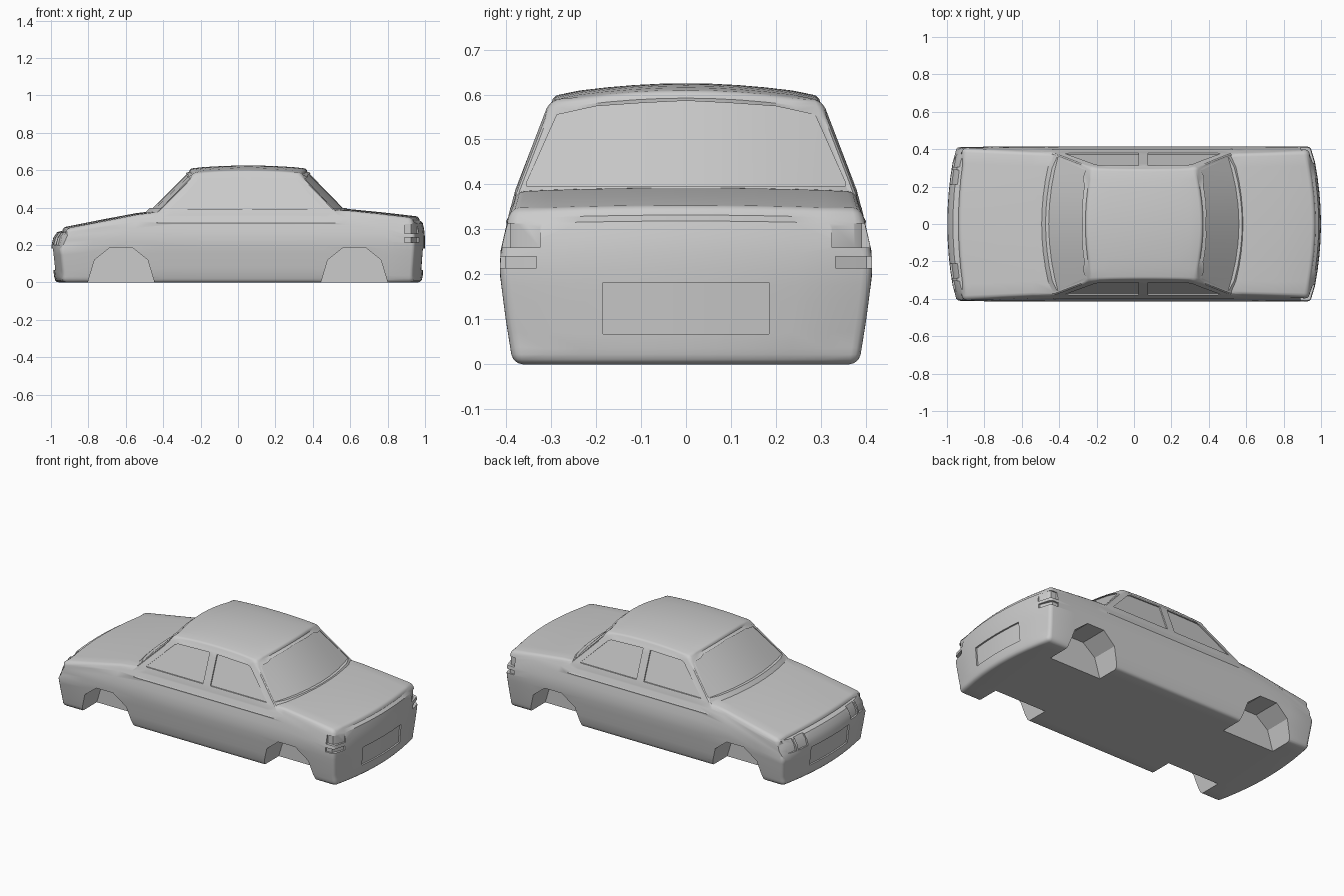
import bpy, bmesh

if "Cube" in bpy.data.objects:
    bpy.data.objects.remove(bpy.data.objects["Cube"])


def interp(table, t):
    """Piecewise linear lookup, clamped at both ends."""
    if t <= table[0][0]:
        return table[0][1]
    for (a, va), (b, vb) in zip(table, table[1:]):
        if t <= b:
            return va + (vb - va) * (t - a) / (b - a)
    return table[-1][1]


# Profiles: half width by height, deck height along x, end positions by height
HALF_W = [(0, .385), (.1, .401), (.2, .414), (.25, .413), (.36, .388), (.39, .38), (.585, .305), (.65, .28)]
DECK = [(-1, .298), (-.9, .317), (-.46, .394), (.56, .396), (.95, .36), (1, .354)]
NOSE = [(0, -.98), (.19, -1), (.24, -.987), (.28, -.96), (.31, -.925)]
TAIL = [(0, .985), (.2, 1), (.27, .998), (.33, .985), (.36, .967)]
SCREEN_F = [(.2, -.67), (.39, -.48), (.585, -.285), (.65, -.22)]
SCREEN_R = [(.2, .77), (.39, .585), (.585, .395), (.65, .33)]


def end_x(table, bow, y, z):
    """Bowed end surface of body or cabin."""
    v = y / interp(HALF_W, z)
    x = interp(table, z)
    return x - bow * v * v * (1 if x > 0 else -1)


def body_map(u, v, w):
    z = (w + 1) / 2 * (interp(DECK, u) - .008 * v * v)
    y = v * interp(HALF_W, z)
    a, b = interp(NOSE, z), interp(TAIL, z)
    x = a + (b - a) * (u + 1) / 2
    return x - (.05 if u > 0 else -.045) * v * v * abs(u) ** 4, y, z


def cabin_map(u, v, w):
    z = .3 + (w + 1) / 2 * (.325 - .025 * v * v - .015 * u * u)
    y = v * (interp(HALF_W, z) - .001)
    a, b = interp(SCREEN_F, z), interp(SCREEN_R, z)
    x = a + (b - a) * (u + 1) / 2
    return x - (.065 if u > 0 else -.055) * v * v * abs(u) ** 3, y, z


def to_object(name, bm):
    bmesh.ops.recalc_face_normals(bm, faces=bm.faces)
    mesh = bpy.data.meshes.new(name)
    bm.to_mesh(mesh)
    bm.free()
    obj = bpy.data.objects.new(name, mesh)
    bpy.context.collection.objects.link(obj)
    return obj


def shaped_box(name, fn, bevel):
    """Subdivided cube pushed into shape, with rounded box edges."""
    bm = bmesh.new()
    bmesh.ops.create_cube(bm, size=2)
    bmesh.ops.subdivide_edges(bm, edges=bm.edges[:], cuts=9, use_grid_fill=True)
    rim = [e for e in bm.edges
           if sum(all(abs(p.co[i] - s) < 1e-4 for p in e.verts)
                  for i in range(3) for s in (-1, 1)) == 2]
    for p in bm.verts:
        p.co = fn(*p.co)
    bmesh.ops.bevel(bm, geom=rim, offset=bevel, segments=3, profile=.5,
                    affect='EDGES', clamp_overlap=True)
    return to_object(name, bm)


def loft(bm, rings):
    """Closed solid through matching rings of points."""
    rows = [[bm.verts.new(p) for p in r] for r in rings]
    n = len(rows[0])
    for r, q in zip(rows, rows[1:]):
        for i in range(n):
            j = (i + 1) % n
            bm.faces.new((r[i], r[j], q[j], q[i]))
    bm.faces.new(rows[0])
    bm.faces.new(rows[-1][::-1])


def end_recess(bm, cols, table, bow, depth):
    """Recess in a front or rear surface; columns are (y, z low, z high)."""
    d = -1 if table[0][1] < 0 else 1
    rings = []
    for y, lo, hi in cols:
        a = end_x(table, bow, y, lo) - d * depth
        b = end_x(table, bow, y, hi) - d * depth
        rings.append([(a, y, lo), (b, y, hi), (b + d * .12, y, hi), (a + d * .12, y, lo)])
    loft(bm, rings)


def side_recess(bm, cols, s, depth):
    """Recess in a cabin side; columns are (x, z low, z high)."""
    rings = []
    for x, lo, hi in cols:
        a, b = (interp(HALF_W, z) - depth for z in (lo, hi))
        rings.append([(x, s * a, lo), (x, s * b, hi), (x, s * .5, hi), (x, s * .5, lo)])
    loft(bm, rings)


def combine(target, other, operation):
    mod = target.modifiers.new(operation.lower(), 'BOOLEAN')
    mod.object, mod.operation, mod.solver = other, operation, 'EXACT'
    bpy.context.view_layer.objects.active = target
    bpy.ops.object.modifier_apply(modifier=mod.name)
    bpy.data.objects.remove(other)


# Main shell: lower body plus cabin
car = shaped_box("car_body", body_map, .022)
combine(car, shaped_box("cabin", cabin_map, .018), 'UNION')

cut = bmesh.new()

# Windscreen and rear window
half = [(.355, .397, .403), (.287, .397, .555), (.2, .397, .574), (.1, .397, .581)]
window = [(-y, a, b) for y, a, b in half] + [(0, .397, .586)] + half[::-1]
end_recess(cut, window, SCREEN_F, .055, .017)
end_recess(cut, window, SCREEN_R, .065, .017)

# Number plate recesses
plate = [(y, .067, .182) for y in (-.185, -.09, 0, .09, .185)]
end_recess(cut, plate, NOSE, .045, .01)
end_recess(cut, plate, TAIL, .05, .01)

for s in (-1, 1):
    # Side windows
    side_recess(cut, [(-.365, .39, .394), (-.21, .39, .547), (-.19, .39, .555), (.025, .39, .56)], s, .009)
    side_recess(cut, [(.075, .39, .56), (.29, .39, .553), (.31, .39, .545), (.46, .39, .394)], s, .009)

    # Headlamps, split in height to follow the curved nose
    for y0, y1 in ((.21, .29), (.305, .378)):
        rings = []
        for z in (.2, .24, .28):
            a, b = (end_x(NOSE, .045, y, z) + .011 for y in (y0, y1))
            rings.append([(a, s * y0, z), (b, s * y1, z), (-1.1, s * y1, z), (-1.1, s * y0, z)])
        loft(cut, rings)

    # Tail lamps wrapping round the corner
    for z0, z1, y0, side in ((.26, .313, .325, .391), (.214, .24, .332, .403)):
        outline = [(1.1, y0), (.957, y0), (.938, .375), (.925, side), (.89, side), (.89, .6), (1.1, .6)]
        loft(cut, [[(x, s * y, z) for x, y in outline] for z in (z0, z1)])

    # Wheel arches
    for cx in (-.625, .622):
        arch = [(-.178, -.1), (-.178, 0), (-.142, .12), (-.058, .187),
                (.058, .187), (.142, .12), (.178, 0), (.178, -.1)]
        loft(cut, [[(cx + x, s * y, z) for x, z in arch] for y in (.235, .6)])

cutters = to_object("recess_cutters", cut)
cutters.hide_render = True
combine(car, cutters, 'DIFFERENCE')

# Smooth panels with crisp recess edges
bpy.ops.object.select_all(action='DESELECT')
car.select_set(True)
bpy.context.view_layer.objects.active = car
bpy.ops.object.shade_smooth_by_angle(angle=.6)
